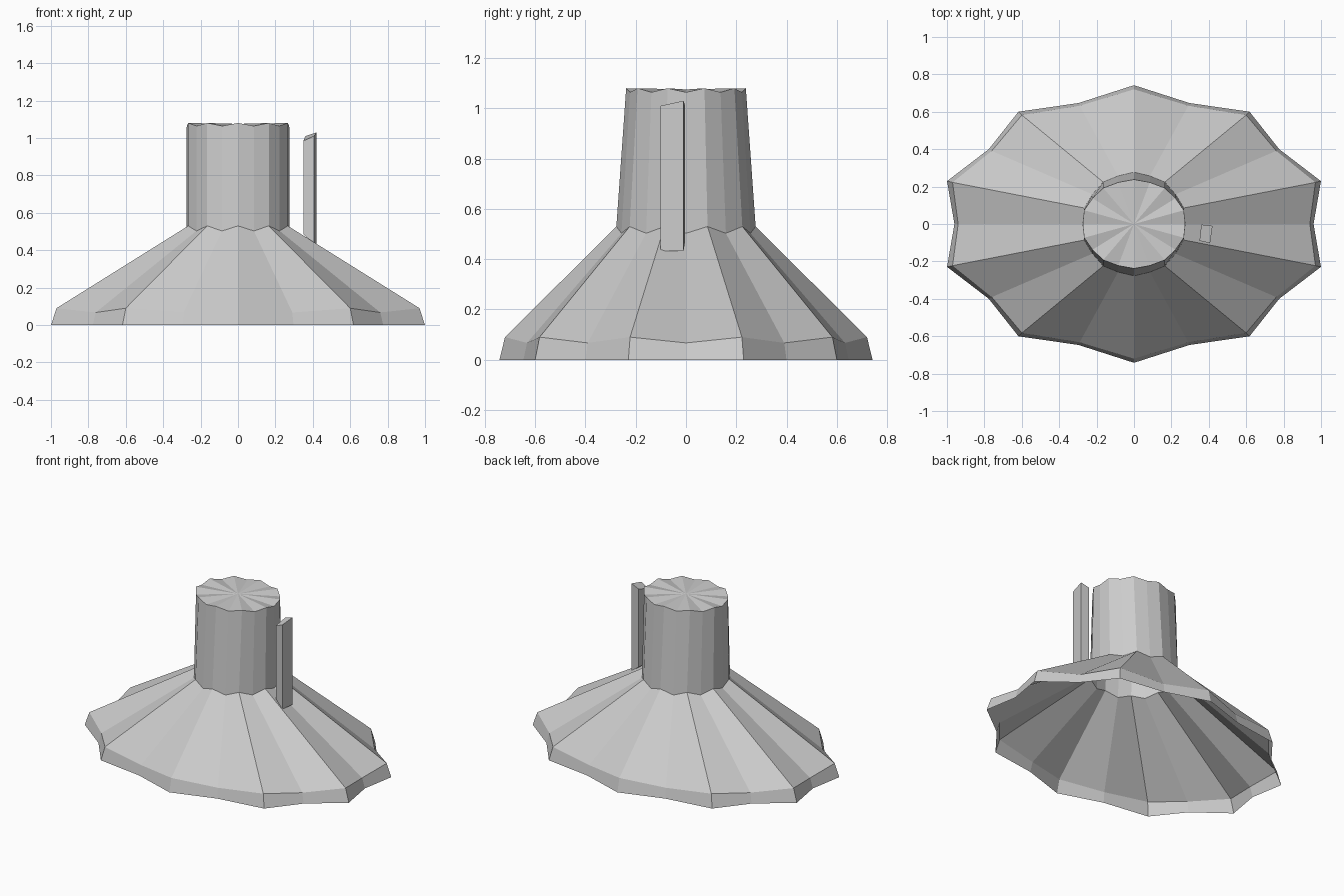
import bpy, bmesh
from math import cos, sin, pi

if "Cube" in bpy.data.objects:
    bpy.data.objects.remove(bpy.data.objects["Cube"])

N = 20  # sides, alternating valleys (even) and ridges (odd)


def make_object(name, bm):
    bmesh.ops.recalc_face_normals(bm, faces=bm.faces)
    mesh = bpy.data.meshes.new(name)
    bm.to_mesh(mesh)
    bm.free()
    obj = bpy.data.objects.new(name, mesh)
    bpy.context.collection.objects.link(obj)
    return obj


def ring(bm, ridge, valley):
    """Scalloped ring; ridge and valley are (x radius, y radius, z)."""
    verts = []
    for i in range(N):
        rx, ry, z = ridge if i % 2 else valley
        a = 2 * pi * i / N
        verts.append(bm.verts.new((rx * cos(a), ry * sin(a), z)))
    return verts


def bridge(bm, a, b):
    n = len(a)
    for i in range(n):
        j = (i + 1) % n
        bm.faces.new((a[i], a[j], b[j], b[i]))


# Open-bottomed shell: rim lip, sloping brim, crown and fan top
bm = bmesh.new()
rings = [
    ring(bm, (1.051, 0.742, 0.0), (0.96, 0.68, 0.0)),
    ring(bm, (1.02, 0.72, 0.09), (0.94, 0.665, 0.067)),
    ring(bm, (0.28, 0.277, 0.53), (0.275, 0.27, 0.503)),
    ring(bm, (0.28, 0.238, 1.08), (0.274, 0.234, 1.064)),
]
for lower, upper in zip(rings, rings[1:]):
    bridge(bm, lower, upper)
centre = bm.verts.new((0, 0, 1.075))
top = rings[-1]
for i in range(N):
    bm.faces.new((top[i], top[(i + 1) % N], centre))
make_object("crown_and_brim", bm)

# Upright slanted post standing on the brim
bm = bmesh.new()
corners = [  # x, y, bottom z, top z
    (0.35, -0.09, 0.485, 0.985),
    (0.407, -0.102, 0.433, 1.01),
    (0.42, -0.01, 0.433, 1.03),
    (0.36, -0.003, 0.475, 1.01),
]
base = [bm.verts.new((x, y, z0)) for x, y, z0, z1 in corners]
tip = [bm.verts.new((x, y, z1)) for x, y, z0, z1 in corners]
bridge(bm, base, tip)
bm.faces.new(base)
bm.faces.new(tip)
make_object("side_post", bm)
